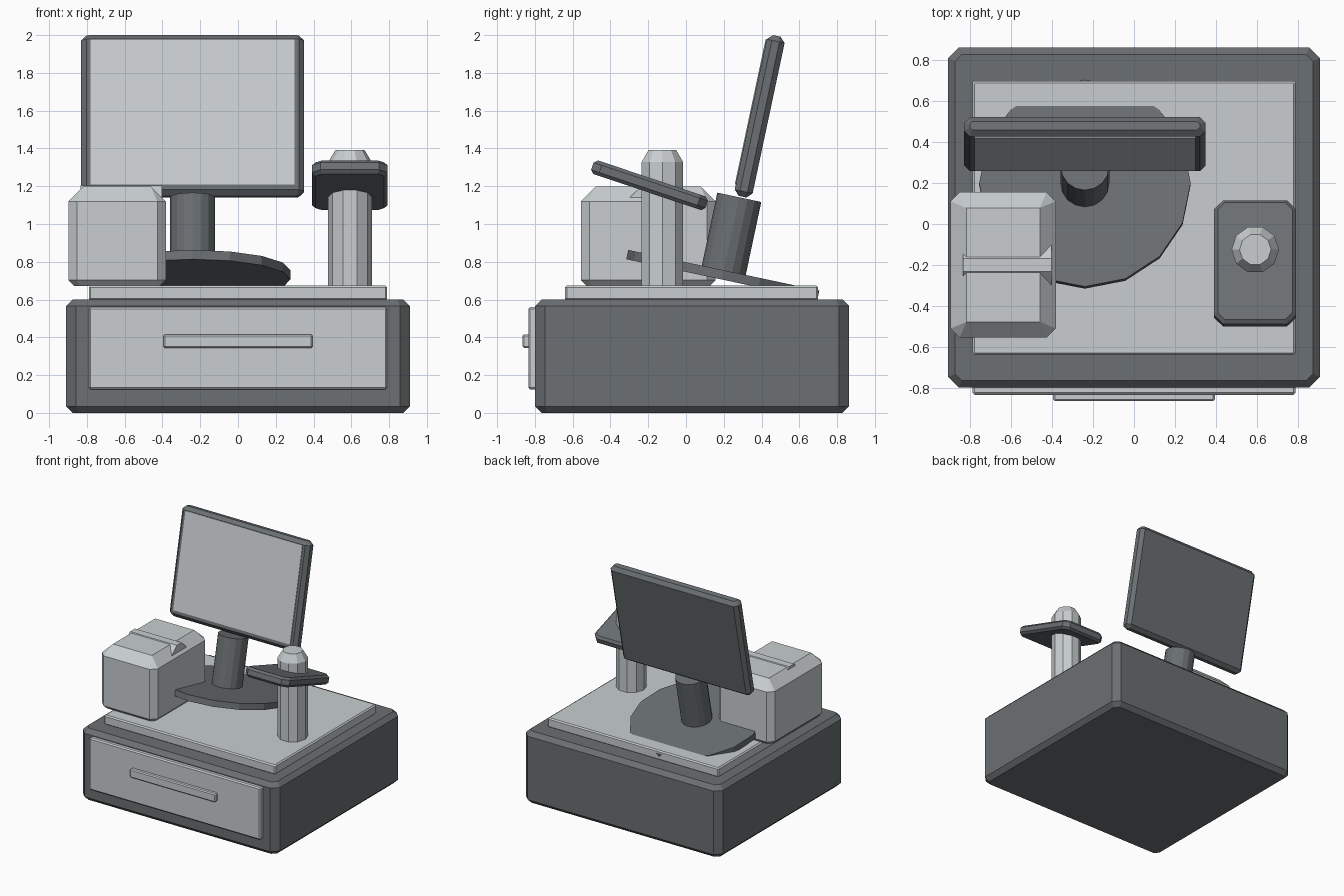
import bpy, bmesh
from math import cos, sin, pi, radians
from mathutils import Matrix, Vector

if "Cube" in bpy.data.objects:
    bpy.data.objects.remove(bpy.data.objects["Cube"])


def make_material(name, rgb):
    mat = bpy.data.materials.new(name)
    mat.use_nodes = True
    mat.diffuse_color = (*rgb, 1)
    mat.node_tree.nodes["Principled BSDF"].inputs["Base Color"].default_value = (*rgb, 1)
    return mat


dark = make_material("dark grey plastic", (0.145, 0.16, 0.168))
light = make_material("light grey plastic", (0.58, 0.615, 0.63))


def finish(name, bm, mat, location=(0, 0, 0), tilt=0):
    bmesh.ops.recalc_face_normals(bm, faces=bm.faces)
    mesh = bpy.data.meshes.new(name)
    bm.to_mesh(mesh)
    bm.free()
    mesh.materials.append(mat)
    obj = bpy.data.objects.new(name, mesh)
    obj.location = location
    obj.rotation_euler.x = radians(tilt)
    bpy.context.collection.objects.link(obj)
    return obj


def bevel(bm, edges, width):
    bmesh.ops.bevel(bm, geom=edges, offset=width, segments=1, affect='EDGES', profile=0.5)


def box(name, mat, centre, size, side=0.01, rim=0.01, bottom=None, tilt=0):
    """Chamfered box: side cuts the upright edges, rim the top, bottom the base."""
    bm = bmesh.new()
    bmesh.ops.create_cube(bm, size=1, matrix=Matrix.Diagonal((*size, 1)))
    if side:
        bevel(bm, [e for e in bm.edges if abs(e.verts[0].co.z - e.verts[1].co.z) > 1e-4], side)
    for sign, width in ((1, rim), (-1, rim if bottom is None else bottom)):
        level = sign * size[2] / 2
        if width:
            bevel(bm, [e for e in bm.edges
                       if all(abs(v.co.z - level) < 1e-4 for v in e.verts)], width)
    return finish(name, bm, mat, centre, tilt)


def lathe(name, mat, base, profile, sides, tilt=0):
    """Faceted round solid from (radius, height) pairs."""
    bm = bmesh.new()
    rings = [[bm.verts.new((r * cos(2 * pi * i / sides), r * sin(2 * pi * i / sides), z))
              for i in range(sides)] for r, z in profile]
    for low, high in zip(rings, rings[1:]):
        for i in range(sides):
            j = (i + 1) % sides
            bm.faces.new((low[i], low[j], high[j], high[i]))
    bm.faces.new(rings[0][::-1])
    bm.faces.new(rings[-1])
    return finish(name, bm, mat, base, tilt)


# Cash drawer cabinet with top tray, drawer front and handle
box("drawer_cabinet", dark, (0, 0.032, 0.3), (1.82, 1.664, 0.6), 0.053, 0.035)
box("top_tray", light, (0, 0.03, 0.635), (1.58, 1.34, 0.08))
box("drawer_front", light, (0, -0.81, 0.342), (1.58, 0.05, 0.435))
box("drawer_handle", light, (0, -0.845, 0.38), (0.79, 0.04, 0.072), 0.008, 0.008)

# Tilted monitor: foot, stem, housing and screen
lean = -12
foot_top = Vector((-0.24, 0.2, 0.755))
lathe("monitor_foot", dark, foot_top, [(0.517, -0.05), (0.517, 0)], 16, lean)
lathe("monitor_stem", dark, foot_top, [(0.119, -0.02), (0.119, 0.395)], 16, lean)
middle = Vector((-0.24, 0.39, 1.57))
turn = Matrix.Rotation(radians(lean), 3, 'X')
box("monitor_housing", dark, middle, (1.18, 0.097, 0.87), 0.028, 0.028, tilt=lean)
box("monitor_screen", light, middle + turn @ Vector((0, -0.0495, 0.012)),
    (1.08, 0.009, 0.785), 0, 0, tilt=lean)

# Customer pad on its post
lathe("pad_post", light, (0.593, -0.125, 0.66),
      [(0.116, 0), (0.116, 0.667), (0.077, 0.732)], 10)
box("pad", dark, (0.592, -0.193, 1.205), (0.4, 0.638, 0.076), 0.045, 0.018, tilt=-18.5)

# Receipt printer with a ridge across its lid
box("printer_body", light, (-0.64, -0.2, 0.935), (0.515, 0.712, 0.525), 0.045, 0.078, 0.03)
bm = bmesh.new()
outline = [(-0.11, 1.13), (0.11, 1.13), (0.032, 1.203), (-0.032, 1.203)]
end = bm.faces.new([bm.verts.new((-0.835, y - 0.2, z)) for y, z in outline])
side = bmesh.ops.extrude_face_region(bm, geom=[end])
bmesh.ops.translate(bm, vec=(0.432, 0, 0),
                    verts=[g for g in side["geom"] if isinstance(g, bmesh.types.BMVert)])
finish("printer_lid_ridge", bm, light)
